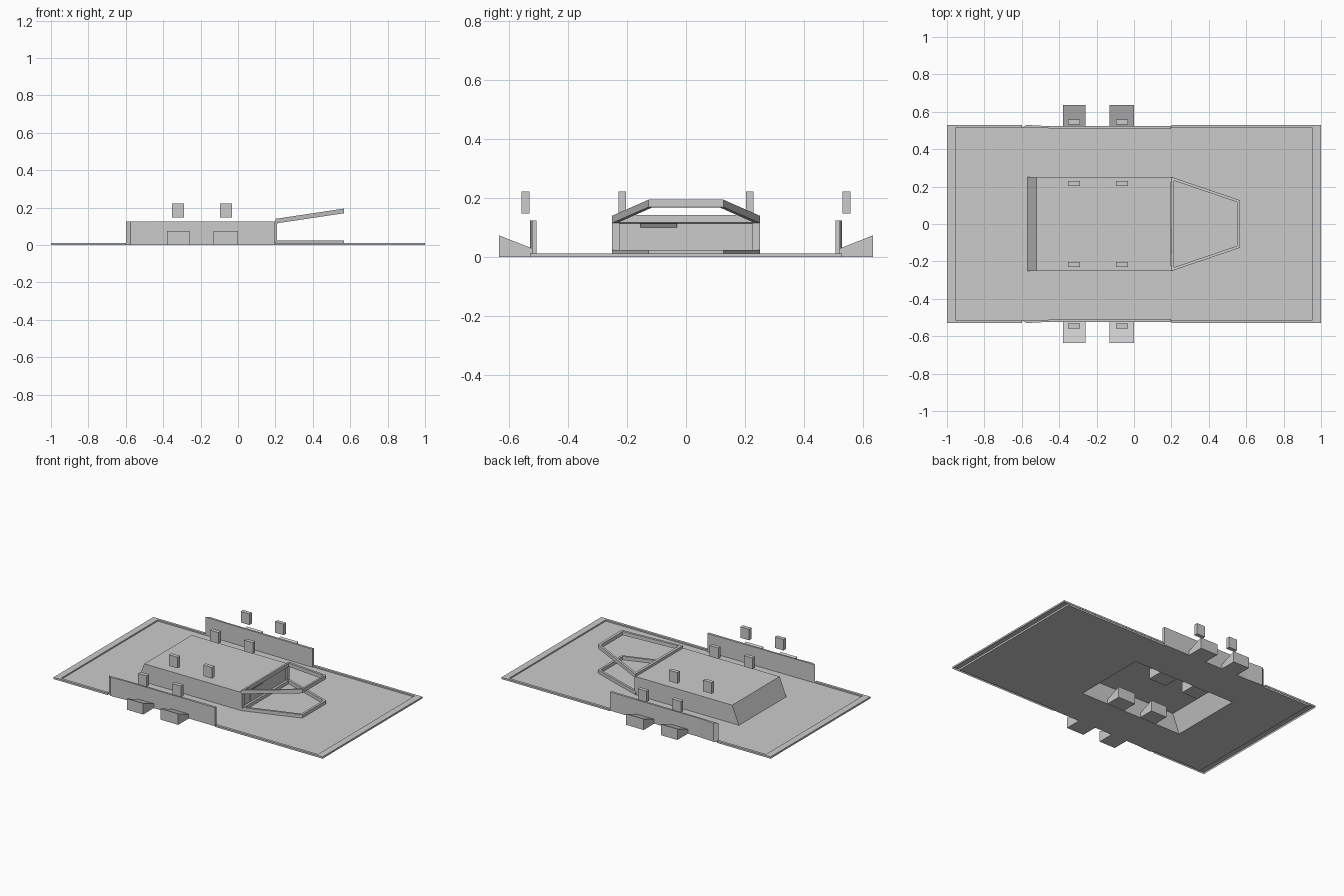
import bpy, bmesh

if "Cube" in bpy.data.objects:
    bpy.data.objects.remove(bpy.data.objects["Cube"])


def make_object(name, verts, faces):
    mesh = bpy.data.meshes.new(name)
    bm = bmesh.new()
    vs = [bm.verts.new(v) for v in verts]
    for f in faces:
        bm.faces.new([vs[i] for i in f])
    bmesh.ops.recalc_face_normals(bm, faces=bm.faces)
    bm.to_mesh(mesh)
    bm.free()
    obj = bpy.data.objects.new(name, mesh)
    bpy.context.collection.objects.link(obj)
    return obj


def loft(name, bottom, top, floor=True):
    """Join two matching 3D outlines; floor=False leaves the underside open."""
    n = len(bottom)
    faces = [(i, (i + 1) % n, n + (i + 1) % n, n + i) for i in range(n)]
    faces.append(tuple(range(n, 2 * n)))
    if floor:
        faces.append(tuple(reversed(range(n))))
    return make_object(name, bottom + top, faces)


def box(name, x0, x1, y0, y1, z0, z1, floor=True):
    pts = [(x0, y0), (x1, y0), (x1, y1), (x0, y1)]
    return loft(name, [(x, y, z0) for x, y in pts],
                [(x, y, z1) for x, y in pts], floor)


def sloped_frame(name, z_near, z_far, height, width):
    """Four-sided tapering frame whose height changes along x."""
    xa, xb, ya, yb = 0.2, 0.567, 0.252, 0.127
    outer = [(xa, -ya), (xb, -yb), (xb, yb), (xa, ya)]
    w = width
    inner = [(xa + w, -ya + 1.4 * w), (xb - w, -yb + 0.7 * w),
             (xb - w, yb - 0.7 * w), (xa + w, ya - 1.4 * w)]

    def z(x):
        return z_near + (z_far - z_near) * (x - xa) / (xb - xa)
    verts = [(x, y, z(x) + dz) for loop in (outer, inner)
             for dz in (0, height) for x, y in loop]
    faces = []
    for i in range(4):
        j = (i + 1) % 4
        for a, b in ((0, 4), (4, 12), (12, 8), (8, 0)):
            faces.append((a + i, a + j, b + j, b + i))
    return make_object(name, verts, faces)


BAYS = [(-0.38, -0.26), (-0.13, 0.0)]
F = 0.003

# Thin floor sheets around the open underside of the hall
box("floor_left", -0.955, -0.57, -0.515, 0.515, 0, F)
box("floor_right", 0.2, 0.955, -0.515, 0.515, 0, F)
for s in (-1, 1):
    ys = sorted((s * 0.252, s * 0.515))
    box("floor_side", -0.57, 0.2, *ys, 0, F)

# Raised hollow rim round the floor, interrupted by the dock walls
for s in (-1, 1):
    xs = sorted((s * 0.955, s))
    box("rim_end", *xs, -0.53, 0.53, 0, 0.012, floor=False)
    ys = sorted((s * 0.513, s * 0.53))
    box("rim_side_left", -0.955, -0.6, *ys, 0, 0.012, floor=False)
    box("rim_side_right", 0.2, 0.955, *ys, 0, 0.012, floor=False)

# Central hall with a sloping end, open underneath
H = 0.125
loft("hall",
     [(-0.57, -0.252, 0), (0.197, -0.252, 0), (0.197, 0.252, 0), (-0.57, 0.252, 0)],
     [(-0.52, -0.252, H), (0.197, -0.252, H), (0.197, 0.252, H), (-0.52, 0.252, H)],
     floor=False)

# End door with a small tilted hood
box("hall_door", 0.197, 0.2, -0.155, -0.03, 0.01, 0.112)
loft("door_hood",
     [(0.199, -0.155, 0.1), (0.2, -0.155, 0.1), (0.2, -0.03, 0.1), (0.199, -0.03, 0.1)],
     [(0.199, -0.155, 0.114), (0.21, -0.155, 0.114), (0.21, -0.03, 0.114), (0.199, -0.03, 0.114)])

# Rising frame above the end yard, its matching kerb and corner posts
sloped_frame("canopy_frame", 0.115, 0.17, 0.025, 0.015)
sloped_frame("yard_kerb", 0.0, 0.0, 0.025, 0.015)
for s in (-1, 1):
    ys = sorted((s * 0.225, s * 0.252))
    box("corner_post", 0.195, 0.208, *ys, 0.02, 0.12)

for s in (-1, 1):
    # Dock wall with an angled end
    pts = [(-0.6, s * 0.513), (0.197, s * 0.507), (0.197, s * 0.523),
           (-0.46, s * 0.523), (-0.575, s * 0.53)]
    loft("dock_wall", [(x, y, 0) for x, y in pts], [(x, y, H) for x, y in pts])

    for x0, x1 in BAYS:
        # Wedge-shaped docking ramps: outside the wall, and inside the hall
        for name, near, far in (("outer_ramp", 0.523, 0.635), ("inner_ramp", 0.25, 0.145)):
            a, b = s * near, s * far
            loft(name, [(x0, a, 0), (x1, a, 0), (x1, b, 0), (x0, b, 0)],
                 [(x0, a, 0.03), (x1, a, 0.03), (x1, b, 0.074), (x0, b, 0.074)])
        # Plain floating marker plates over each bay
        xc = (x0 + x1) / 2
        for y in (0.545, 0.217):
            box("bay_marker", xc - 0.032, xc + 0.032,
                s * y - 0.013, s * y + 0.013, 0.148, 0.222)
